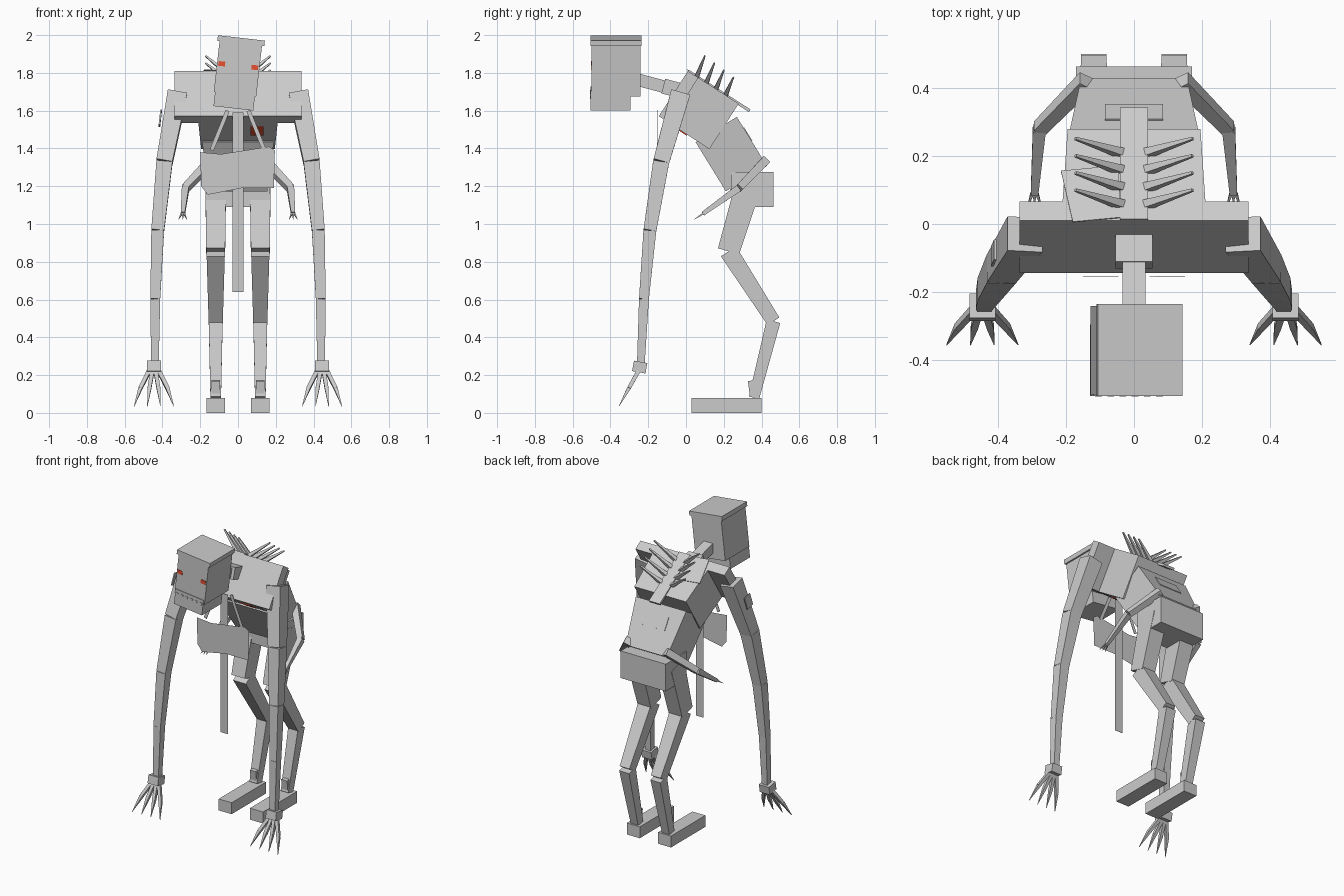
import bpy
import bmesh
import math
from mathutils import Vector, Matrix

default_cube = bpy.data.objects.get("Cube")
if default_cube:
    bpy.data.objects.remove(default_cube)


def make_material(name, red, green, blue):
    material = bpy.data.materials.new(name)
    material.use_nodes = True
    colour = (red, green, blue, 1)
    material.diffuse_color = colour
    shader = material.node_tree.nodes["Principled BSDF"]
    shader.inputs["Base Color"].default_value = colour
    return material


GREY = make_material("pale grey", red=.6, green=.6, blue=.6)
RED = make_material("ember red", red=.8, green=.08, blue=.03)


def finish(name, bm, material):
    bmesh.ops.recalc_face_normals(bm, faces=bm.faces)
    mesh = bpy.data.meshes.new(name)
    bm.to_mesh(mesh)
    bm.free()
    mesh.materials.append(material)
    part = bpy.data.objects.new(name, mesh)
    bpy.context.collection.objects.link(part)


def bar(name, start, end, wide, deep, end_wide=None, end_deep=None, material=GREY):
    """Four-sided block between two points, with half sizes at each end."""
    axis = (end - start).normalized()
    across = (Vector.Fill(3, 0) + SIDEWAYS - axis * axis.x).normalized()
    outward = axis.cross(across)
    end_wide = wide if end_wide is None else end_wide
    end_deep = deep if end_deep is None else end_deep
    frame = Matrix((across, outward, axis)).transposed().to_4x4()
    frame.translation = (start + end) / 2
    bm = bmesh.new()
    bmesh.ops.create_cube(bm, size=2)
    for vert in bm.verts:
        far = vert.co.z > 0
        vert.co.x *= end_wide if far else wide
        vert.co.y *= end_deep if far else deep
        vert.co.z *= (end - start).length / 2
    bm.transform(frame)
    finish(name, bm, material)


def limb(name, joints, halves):
    """Chain of square blocks tapering from joint to joint."""
    for number in range(len(joints) - 1):
        start, end = joints[number:number + 2]
        near, far = halves[number:number + 2]
        bar(name, start, end, wide=near, deep=near, end_wide=far, end_deep=far)


def sheet(name, corners):
    bm = bmesh.new()
    bm.faces.new([bm.verts.new(corner) for corner in corners])
    finish(name, bm, GREY)


def at(y, z, x=0):
    return Vector((x, y, z))


SIDEWAYS = Vector((1, 0, 0))

# Head, rolled to one side
roll = Matrix.Rotation(math.radians(6.5), 3, "Y")
crown = at(x=.018, y=-.37, z=1.985)


def on_head(down, x=0, y=0):
    return crown + roll @ at(x=x, y=y, z=-down)


bar("head_cap", on_head(down=0), on_head(down=.03), wide=.125, deep=.135)
bar("head", on_head(down=.03), on_head(down=.3), wide=.113, deep=.13)
bar("jaw", on_head(down=.27, y=-.03), on_head(down=.375, y=-.03), wide=.106, deep=.105)
for side in (-1, 1):
    eye_x = side * .088
    bar("eye", on_head(down=.135, x=eye_x, y=-.13), on_head(down=.16, x=eye_x, y=-.13),
        wide=.018, deep=.004, material=RED)
for number in range(6):
    tooth_x = (number - 2.5) * .036
    bar("tooth", on_head(down=.29, x=tooth_x, y=-.134),
        on_head(down=.315, x=tooth_x, y=-.134),
        wide=.01, deep=.003, end_wide=.002)

# Neck
bar("neck", at(y=-.26, z=1.765), at(y=-.09, z=1.72), wide=.034, deep=.033)
bar("neck_base", at(y=-.12, z=1.73), at(y=.03, z=1.69), wide=.055, deep=.04)

# Torso: the upper back slopes down and backwards from the shoulder ridge
ridge = at(y=.01, z=1.81)
along = at(y=.84, z=-.54)
inward = at(y=-.54, z=-.84)


def on_back(distance, depth=0, x=0):
    return ridge + along * distance + inward * depth + SIDEWAYS * x


bar("shoulder_block", on_back(.033), on_back(.033, depth=.285), wide=.336, deep=.033)
bar("chest", on_back(.06, depth=.143), on_back(.32, depth=.143),
    wide=.21, deep=.143, end_wide=.195)
waist = at(y=.16, z=1.5)
hip = at(y=.32, z=1.24)
bar("abdomen", waist, hip, wide=.19, deep=.128, end_wide=.155)
bar("pelvis", at(y=.35, z=1.09), at(y=.35, z=1.275), wide=.17, deep=.112)
bar("pelvis_patch", at(y=.236, z=1.14, x=.105), at(y=.236, z=1.19, x=.105),
    wide=.055, deep=.003)
bar("heart", on_back(.1, depth=.288, x=.1), on_back(.18, depth=.288, x=.1),
    wide=.035, deep=.004, material=RED)

# Back details
bar("spine", on_back(0), on_back(.39), wide=.041, deep=.008)
bar("back_flap", on_back(0, depth=-.004, x=-.11), on_back(.18, depth=-.004, x=-.13),
    wide=.07, deep=.002, end_wide=.085)
outward = (hip - waist).cross(SIDEWAYS).normalized()
outward *= math.copysign(.128, outward.y)
bar("back_patch", waist.lerp(hip, .22) + outward, waist.lerp(hip, .5) + outward,
    wide=.085, deep=.004)

# Spikes fanning out of the back
for side in (-1, 1):
    for number in range(4):
        base = on_back(.06 + .06 * number, depth=.02, x=side * .015)
        tip = at(x=side * .172, y=base.y + .05, z=1.89 - .038 * number)
        bar("back_spike", base, tip, wide=.014, deep=.014, end_wide=.004, end_deep=.004)

# Hanging strip, and a torn sign on two cords
bar("hanging_strip", at(y=-.148, z=1.59), at(y=-.148, z=.64), wide=.029, deep=.001)
top_edge = [(-.2, 1.38), (-.09, 1.37), (.165, 1.41), (.195, 1.39)]
torn_edge = [(.19, 1.19), (.02, 1.19), (-.16, 1.155), (-.195, 1.2)]
sheet("sign", [at(x=x, y=-.158, z=z) for x, z in top_edge + torn_edge])
for side in (-1, 1):
    bar("sign_cord", at(x=side * .055, y=-.153, z=1.6),
        at(x=side * .14, y=-.153, z=1.39), wide=.011, deep=.001)

for side, label in ((1, "left"), (-1, "right")):
    # Long arm, bowing outwards and forwards on its way down
    joints, halves = [], []
    for number in range(5):
        travel = number / 4
        bow = 1 - (1 - travel) ** 3
        joints.append(at(x=side * (.32 + .12 * bow), y=-.03 - .15 * bow - .06 * travel,
                         z=1.69 - 1.45 * travel))
        halves.append(.02 + .032 * (1 - travel) ** 1.2)
    limb(label + "_arm", joints, halves)
    wrist = joints[-1] + at(x=side * .005, y=0, z=.03)
    palm = wrist + at(y=-.01, z=-.055)
    bar(label + "_wrist", wrist, palm, wide=.038, deep=.036)

    # Clawed fingers
    for spread in (-1.5, -.5, .5, 1.5):
        knuckle = palm + at(x=spread * .016, y=0, z=.01)
        tip = palm + at(x=spread * .07, y=-.105, z=-.18)
        middle = knuckle.lerp(tip, .5) + SIDEWAYS * spread * .005
        limb(label + "_finger", [knuckle, middle, tip], [.011, .01, .001])

    # Small hip arm with tiny claws
    elbow = at(x=side * .278, y=.28, z=1.19)
    hand = at(x=side * .292, y=.09, z=1.055)
    limb(label + "_small_arm", [at(x=side * .14, y=.42, z=1.335), elbow, hand],
         [.023, .019, .011])
    for spread in (-1, 0, 1):
        claw_tip = hand + at(x=spread * .022, y=-.045, z=-.03)
        limb(label + "_small_claw", [hand + SIDEWAYS * spread * .007, claw_tip],
             [.005, .001])

    # Back-bent leg
    leg_x = side * .118
    knee = at(x=leg_x, y=.225, z=.855)
    hock = at(x=leg_x, y=.463, z=.485)
    heel = at(x=leg_x, y=.36, z=.08)
    bar(label + "_thigh", at(x=leg_x, y=.335, z=1.22), knee,
        wide=.055, deep=.07, end_wide=.05, end_deep=.058)
    limb(label + "_shin", [knee, hock, heel], [.048, .037, .028])
    spur = heel + at(y=-.02, z=.09)
    bar(label + "_ankle_spur", spur, spur + at(y=.01, z=-.08), wide=.022, deep=.012)
    sole = at(x=leg_x, y=.215, z=0)
    bar(label + "_foot", sole, sole + at(y=0, z=.078), wide=.049, deep=.185)

# Patch on the outside of one arm
bar("arm_patch", at(x=-.407, y=-.075, z=1.6), at(x=-.416, y=-.095, z=1.52),
    wide=.004, deep=.03)
